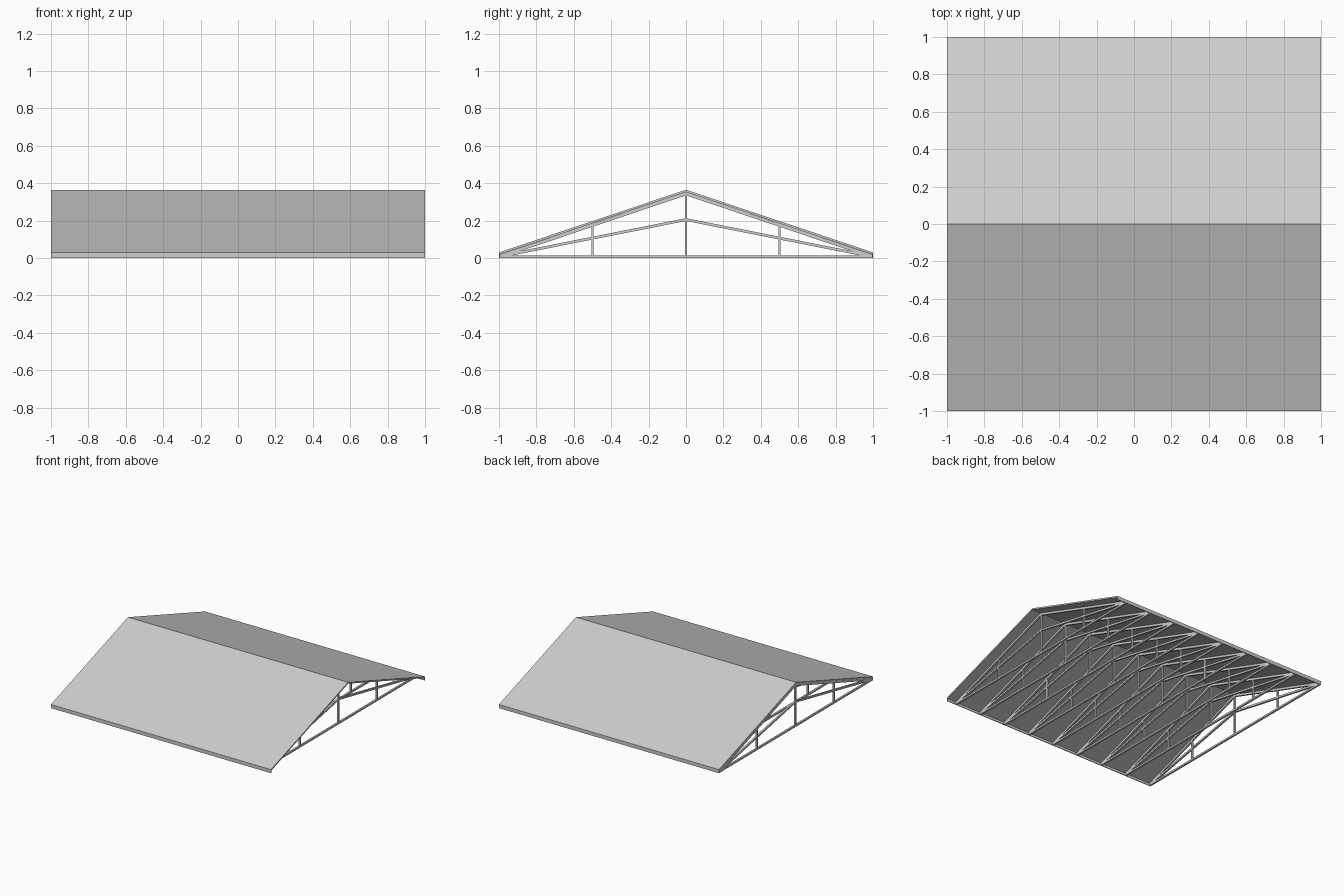
import bpy
import bmesh

cube = bpy.data.objects.get("Cube")
if cube:
    bpy.data.objects.remove(cube, do_unlink=True)

grey = bpy.data.materials.new("light grey")
grey.use_nodes = True
grey.diffuse_color = (0.62, 0.62, 0.62, 1)
grey.node_tree.nodes["Principled BSDF"].inputs["Base Color"].default_value = (0.62, 0.62, 0.62, 1)

TRUSSES = 9
SPACING = 0.238
TIMBER = 0.015


def extrude_x(name, profile, x0, x1):
    """Extrude a closed (y, z) profile from x0 to x1."""
    bm = bmesh.new()
    face = bm.faces.new([bm.verts.new((x0, y, z)) for y, z in profile])
    side = bmesh.ops.extrude_face_region(bm, geom=[face])["geom"]
    verts = [v for v in side if isinstance(v, bmesh.types.BMVert)]
    bmesh.ops.translate(bm, verts=verts, vec=(x1 - x0, 0, 0))
    bmesh.ops.recalc_face_normals(bm, faces=bm.faces)
    mesh = bpy.data.meshes.new(name)
    bm.to_mesh(mesh)
    bm.free()
    mesh.materials.append(grey)
    obj = bpy.data.objects.new(name, mesh)
    bpy.context.collection.objects.link(obj)
    return obj


def chevron(half, eave, ridge, thick):
    """Symmetric pitched band; heights are those of its upper edge."""
    top = [(-half, eave), (0, ridge), (half, eave)]
    return top + [(y, z - thick) for y, z in reversed(top)]


def box(y0, y1, z0, z1):
    return [(y0, z0), (y1, z0), (y1, z1), (y0, z1)]


def truss_part(name, profile):
    """One truss member, repeated along the length of the roof."""
    obj = extrude_x(name, profile, -1, -1 + TIMBER)
    array = obj.modifiers.new("repeat", "ARRAY")
    array.count = TRUSSES
    array.use_relative_offset = False
    array.use_constant_offset = True
    array.constant_offset_displace = (SPACING, 0, 0)


# Roof covering and the boards closing its eaves
extrude_x("roof_sheet", chevron(1, 0.03, 0.365, 0.012), -1, 1)
for label, s in (("front", -1), ("back", 1)):
    extrude_x(label + "_eave_board", box(s * 0.994, s, 0, 0.019), -1, 1)

# Truss timbers
truss_part("rafters", chevron(0.995, 0.019, 0.353, 0.018))
truss_part("sloping_ties", chevron(0.995, 0.016, 0.213, 0.015))
truss_part("bottom_chord", box(-0.995, 0.995, 0, 0.014))
truss_part("king_post", box(-0.006, 0.006, 0.01, 0.34))
for label, y in (("front", -0.5), ("back", 0.5)):
    truss_part(label + "_post", box(y - 0.006, y + 0.006, 0.01, 0.172))
